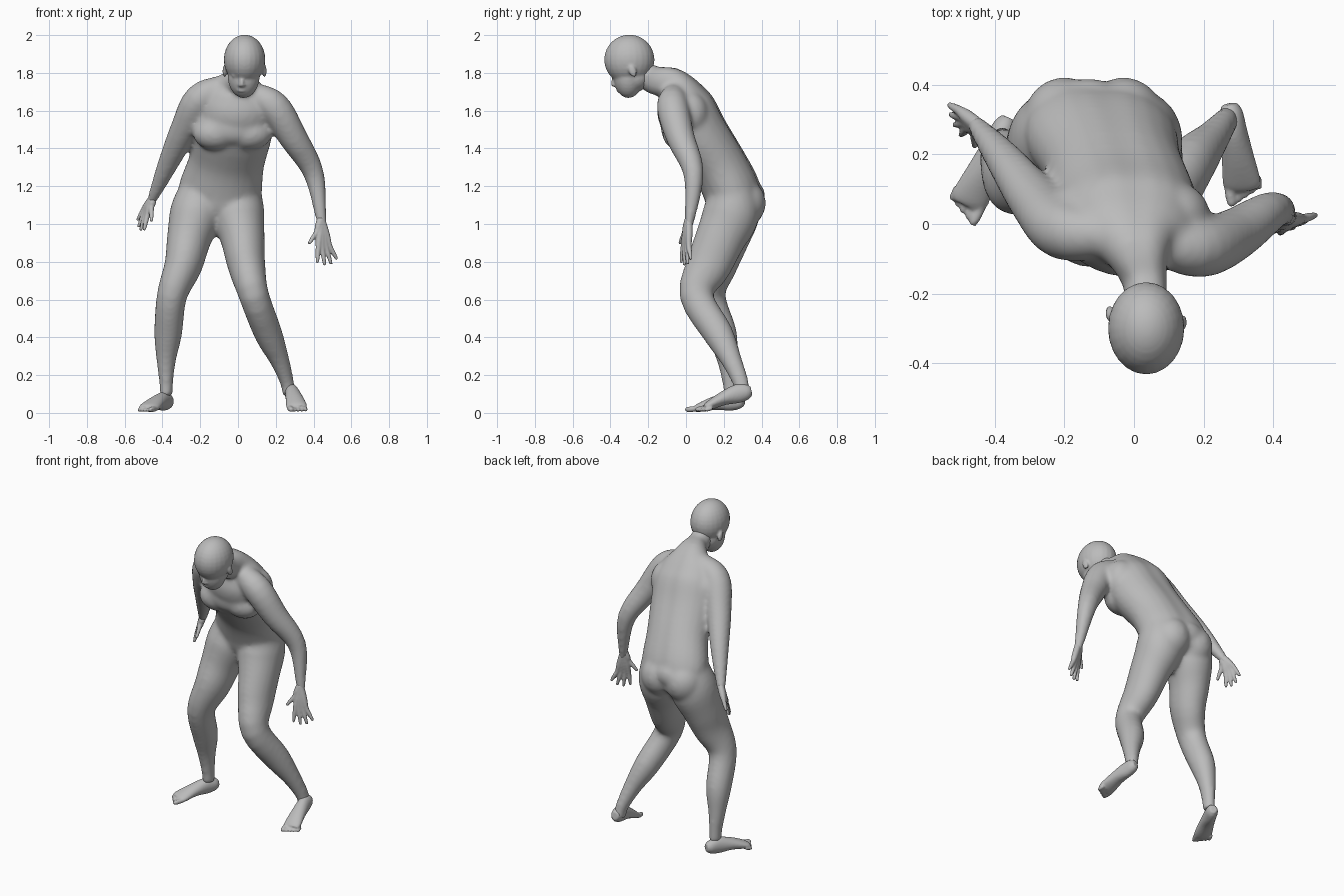
import bpy, bmesh, math
from mathutils import Vector, Matrix

cube = bpy.data.objects.get("Cube")
if cube:
    bpy.data.objects.remove(cube, do_unlink=True)

skin = bpy.data.materials.new("grey_skin")
skin.use_nodes = True
GREY = (0.5, 0.5, 0.5, 1)
skin.diffuse_color = GREY
skin.node_tree.nodes["Principled BSDF"].inputs["Base Color"].default_value = GREY

SIDE = Vector((1, -0.1, 0))


def spline(stations, steps):
    """Catmull-Rom curve through the stations."""
    p = [Vector(s) for s in stations]
    p = [p[0] * 2 - p[1]] + p + [p[-1] * 2 - p[-2]]
    out = []
    for a, b, c, d in zip(p, p[1:], p[2:], p[3:]):
        for i in range(steps):
            t = i / steps
            out.append(b + (c - a) * (t / 2) + (a * 2 - b * 5 + c * 4 - d) * (t * t / 2)
                       + (b * 3 - a - c * 3 + d) * (t ** 3 / 2))
    return out + [p[-2]]


def loft(bm, stations, groove=0.0, sides=24, steps=4):
    """Closed oval tube; a station is x, y, z, half width, half depth."""
    pts = spline([s if len(s) == 5 else (*s, s[3]) for s in stations], steps)
    rings = []
    for i, p in enumerate(pts):
        ahead, behind = pts[min(i + 1, len(pts) - 1)], pts[max(i - 1, 0)]
        t = (Vector(ahead[:3]) - Vector(behind[:3])).normalized()
        side = (SIDE - t * SIDE.dot(t)).normalized()
        depth = t.cross(side)
        ring = []
        for k in range(sides):
            a = math.tau * k / sides
            cut = 1 - groove * math.exp(-((a - math.pi / 2) * 4) ** 2)
            ring.append(bm.verts.new(Vector(p[:3]) + side * (p[3] * math.cos(a))
                                     + depth * (p[4] * cut * math.sin(a))))
        rings.append(ring)
    for r, s in zip(rings, rings[1:]):
        for k in range(sides):
            j = (k + 1) % sides
            bm.faces.new((r[k], r[j], s[j], s[k]))
    bm.faces.new(rings[0][::-1])
    bm.faces.new(rings[-1])


def ball(bm, centre, radii, pitch=0):
    m = Matrix.Translation(centre) @ Matrix.Rotation(math.radians(pitch), 4, "X")
    bmesh.ops.create_uvsphere(bm, u_segments=24, v_segments=16, radius=1,
                              matrix=m @ Matrix.Diagonal((*radii, 1)))


def finish(bm, name, voxel, smoothing):
    """Fuse the overlapping volumes into one smooth skin."""
    bmesh.ops.recalc_face_normals(bm, faces=bm.faces)
    mesh = bpy.data.meshes.new(name)
    bm.to_mesh(mesh)
    bm.free()
    mesh.materials.append(skin)
    mesh.polygons.foreach_set("use_smooth", [True] * len(mesh.polygons))
    ob = bpy.data.objects.new(name, mesh)
    bpy.context.collection.objects.link(ob)
    fuse = ob.modifiers.new("fuse", "REMESH")
    fuse.mode = "VOXEL"
    fuse.voxel_size = voxel
    fuse.use_smooth_shade = True
    relax = ob.modifiers.new("relax", "SMOOTH")
    relax.factor = 0.5
    relax.iterations = smoothing


# Torso and neck
body = bmesh.new()
loft(body, [(-.11, .27, 1.04, .16, .13), (-.11, .26, 1.11, .21, .15),
            (-.09, .24, 1.19, .22, .155), (-.06, .17, 1.33, .2, .15),
            (-.03, .07, 1.48, .21, .16), (-.01, 0, 1.61, .21, .16),
            (0, -.04, 1.7, .17, .12), (.01, -.08, 1.75, .1, .085),
            (.03, -.16, 1.76, .066, .078), (.035, -.23, 1.8, .062, .068)], groove=.07)

# Buttocks, bust and shoulder blades in pairs, then the mass between them
for side in (-1, 1):
    ball(body, (-.115 + side * .085, .295, 1.11), (.12, .128, .13))
    ball(body, (-.03 + side * .09, -.035, 1.48), (.12, .09, .09), -20)
    ball(body, (-.02 + side * .14, .02, 1.58), (.1, .1, .12))
ball(body, (-.13, .29, 1.15), (.13, .13, .1))
ball(body, (-.03, -.04, 1.52), (.19, .09, .11), -20)

# Arms from the collar to the wrist, sharing one taper
ARM_RADII = (.063, .085, .076, .055, .029, .018)
RIGHT_ARM = [(-.07, -.03, 1.73), (-.2, -.02, 1.66), (-.28, .06, 1.51),
             (-.37, .18, 1.32), (-.45, .28, 1.14), (-.47, .3, 1.1)]
LEFT_ARM = [(.08, -.06, 1.69), (.19, -.07, 1.62), (.29, -.03, 1.46),
            (.4, .04, 1.27), (.44, .02, 1.03), (.45, .01, .97)]
for path in (RIGHT_ARM, LEFT_ARM):
    loft(body, [(*p, r) for p, r in zip(path, ARM_RADII)])

# Legs from the hip to the ankle: shared heights and girths, own x and y
LEG_GIRTH = [(1.2, .12, .12), (1.06, .14, .15), (.92, .117, .133), (.78, .1, .12),
             (.62, .08, .09), (.42, .074, .08), (.28, .052, .056), (.16, .037, .043),
             (.09, .034, .04)]
RIGHT_LEG = [(-.18, .25), (-.22, .24), (-.26, .2), (-.29, .15), (-.35, .12),
             (-.37, .19), (-.38, .22), (-.38, .235), (-.38, .24)]
LEFT_LEG = [(0, .24), (0, .24), (.025, .18), (.045, .12), (.085, .055),
            (.16, .17), (.22, .24), (.26, .29), (.27, .3)]
for path in (RIGHT_LEG, LEFT_LEG):
    loft(body, [(*p, *girth) for p, girth in zip(path, LEG_GIRTH)])
finish(body, "body", .012, 12)

# Head: skull, face, jaw, nose bridge, nose tip and lips
head = bmesh.new()
ball(head, (.035, -.3, 1.87), (.11, .133, .132))
ball(head, (.03, -.305, 1.787), (.085, .08, .12))
ball(head, (.03, -.27, 1.78), (.08, .08, .08))
ball(head, (.02, -.376, 1.76), (.013, .018, .036), -25)
ball(head, (.02, -.378, 1.735), (.02, .015, .01))
ball(head, (.02, -.356, 1.707), (.026, .012, .01))

# Eyes and ears
for side in (-1, 1):
    ball(head, (.02 + side * .034, -.368, 1.785), (.02, .012, .01))
    ball(head, (.035 + side * .105, -.27 - side * .013, 1.81), (.012, .02, .034), 20)
finish(head, "head", .007, 4)


def hand(name, wrist, knuckles, across, reach):
    """Four fingers fan out along across; the thumb leaves from mid palm."""
    bm = bmesh.new()
    wrist, knuckles, across, reach = map(Vector, (wrist, knuckles, across, reach))
    fingers = []
    for i in range(4):
        offset = i / 3 - 0.5
        root = knuckles + across * offset
        fingers.append((root, root + reach * (1.1 - offset ** 2) + across * offset * .75))
    root = wrist.lerp(knuckles, .45) - across / 2
    fingers.append((root, root + reach * .6 - across * .9))
    for root, tip in fingers:
        loft(bm, [(*wrist, .021), (*wrist.lerp(root, .6), .02), (*root, .0145),
                  (*root.lerp(tip, .55), .012), (*tip, .008)], sides=12)
    finish(bm, name, .005, 4)


hand("right_hand", (-.45, .285, 1.14), (-.49, .3, 1.06), (-.02, .05, .03), (-.03, 0, -.08))
hand("left_hand", (.44, .015, 1.03), (.455, 0, .88), (.06, .03, .01), (.02, 0, -.09))

# Foot section: share of the length, half width, half height
FOOT = [(0, .022, .025), (.1, .034, .042), (.3, .038, .05),
        (.6, .046, .037), (.9, .055, .025), (1, .048, .017)]


def foot(name, heel, end, inner):
    """Heel-to-ball loft with five toes; inner is the big toe's side."""
    bm = bmesh.new()
    heel, end = Vector(heel), Vector(end)
    arch = Vector((0, 0, .016))
    loft(bm, [(*(heel.lerp(end, f) + arch * math.sin(math.pi * f)), w, h) for f, w, h in FOOT])
    ahead = (end - heel).normalized()
    across = Vector((-ahead.y, ahead.x, 0)).normalized() * inner
    for i in range(5):
        root = end + across * (.038 - .021 * i) - ahead * (.015 + .005 * i)
        r = .0115 if i else .015
        tip = root + ahead * (.062 - .005 * i)
        root.z, tip.z = end.z, r + .002
        loft(bm, [(*root, r), (*root.lerp(tip, .6), r), (*tip, r * .7)], sides=12)
    finish(bm, name, .006, 4)


foot("right_foot", (-.36, .305, .06), (-.48, .055, .022), 1)
foot("left_foot", (.275, .345, .115), (.313, .1, .026), -1)
